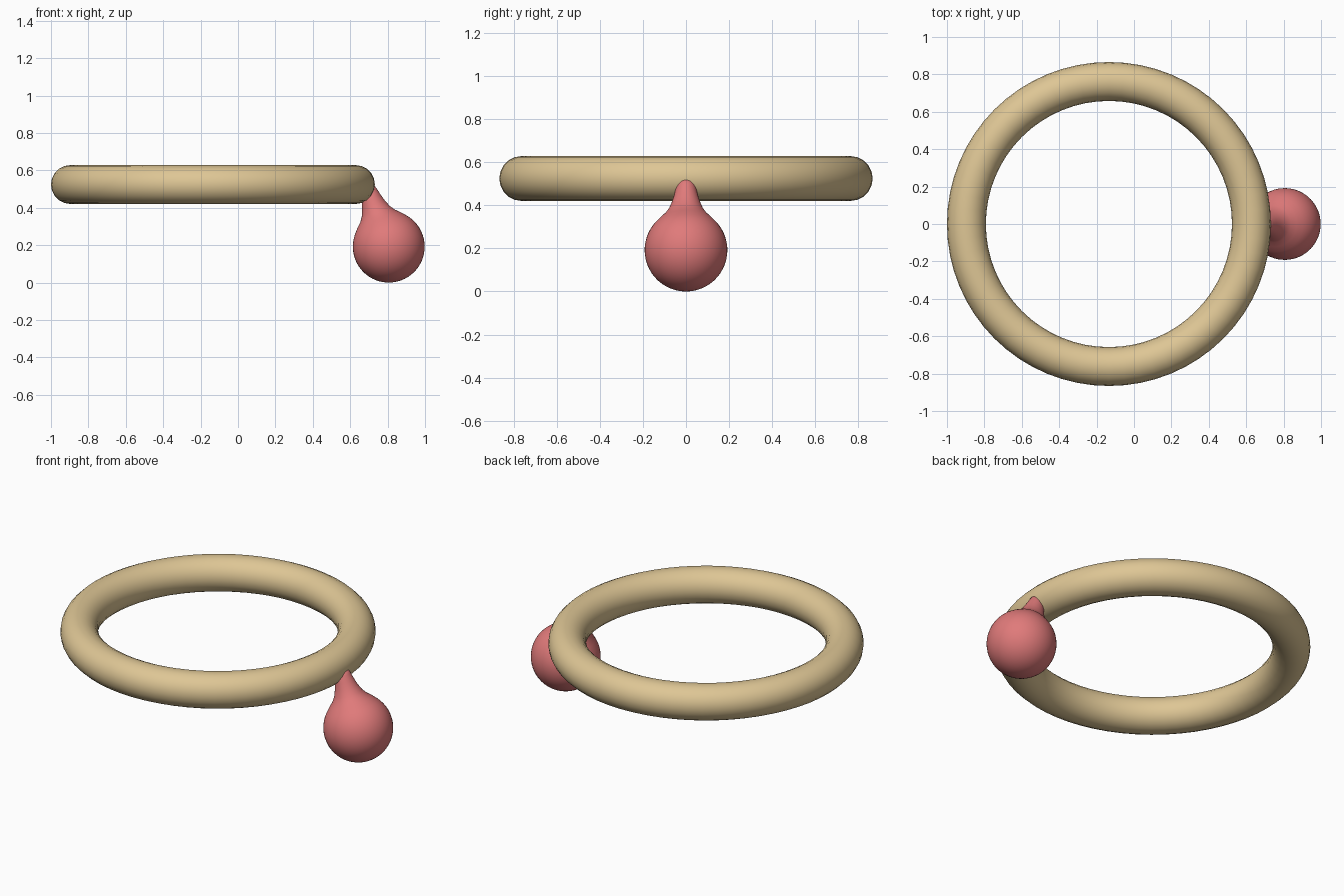
import bpy, math
from mathutils import Vector

if "Cube" in bpy.data.objects:
    bpy.data.objects.remove(bpy.data.objects["Cube"])


def material(name, rgb):
    m = bpy.data.materials.new(name)
    m.diffuse_color = (*rgb, 1)
    m.use_nodes = True
    m.node_tree.nodes["Principled BSDF"].inputs["Base Color"].default_value = m.diffuse_color
    return m


cream = material("warm cream", (0.73, 0.565, 0.30))
red = material("soft red", (0.745, 0.195, 0.195))

# Ring lying flat
bpy.ops.mesh.primitive_torus_add(major_segments=64, minor_segments=20,
                                 major_radius=0.762, minor_radius=0.104,
                                 location=(-0.134, 0, 0.524))
ring = bpy.context.object
ring.name = "ring"
ring.data.materials.append(cream)
bpy.ops.object.shade_smooth()

# Hanging ball and flared neck: one profile (radius, height) revolved on a tilted axis
R, SIDES = 0.192, 48
profile = []
for i in range(1, 23):
    a = math.radians(-90 + 130 * i / 22)
    profile.append((R * math.cos(a), R * math.sin(a)))
profile += [(0.121, 0.153), (0.098, 0.175), (0.079, 0.203), (0.064, 0.24),
            (0.054, 0.275), (0.046, 0.31), (0.036, 0.345)]

verts = [(0, 0, -R)]
for r, h in profile:
    for k in range(SIDES):
        a = 2 * math.pi * k / SIDES
        verts.append((r * math.cos(a), r * math.sin(a), h))
verts.append((0, 0, 0.355))
last = len(verts) - 1
faces = []
top = 1 + (len(profile) - 1) * SIDES
for k in range(SIDES):
    n = (k + 1) % SIDES
    faces.append((0, 1 + n, 1 + k))
    faces.append((last, top + k, top + n))
    for j in range(len(profile) - 1):
        b = 1 + j * SIDES
        faces.append((b + k, b + n, b + SIDES + n, b + SIDES + k))
mesh = bpy.data.meshes.new("ball_pendant")
mesh.from_pydata(verts, [], faces)
mesh.materials.append(red)
mesh.polygons.foreach_set("use_smooth", [True] * len(mesh.polygons))
ball = bpy.data.objects.new("ball_pendant", mesh)
bpy.context.collection.objects.link(ball)
ball.location = (0.806, 0, R)
ball.rotation_euler = Vector((-0.34, 0, 0.94)).to_track_quat('Z', 'Y').to_euler()
